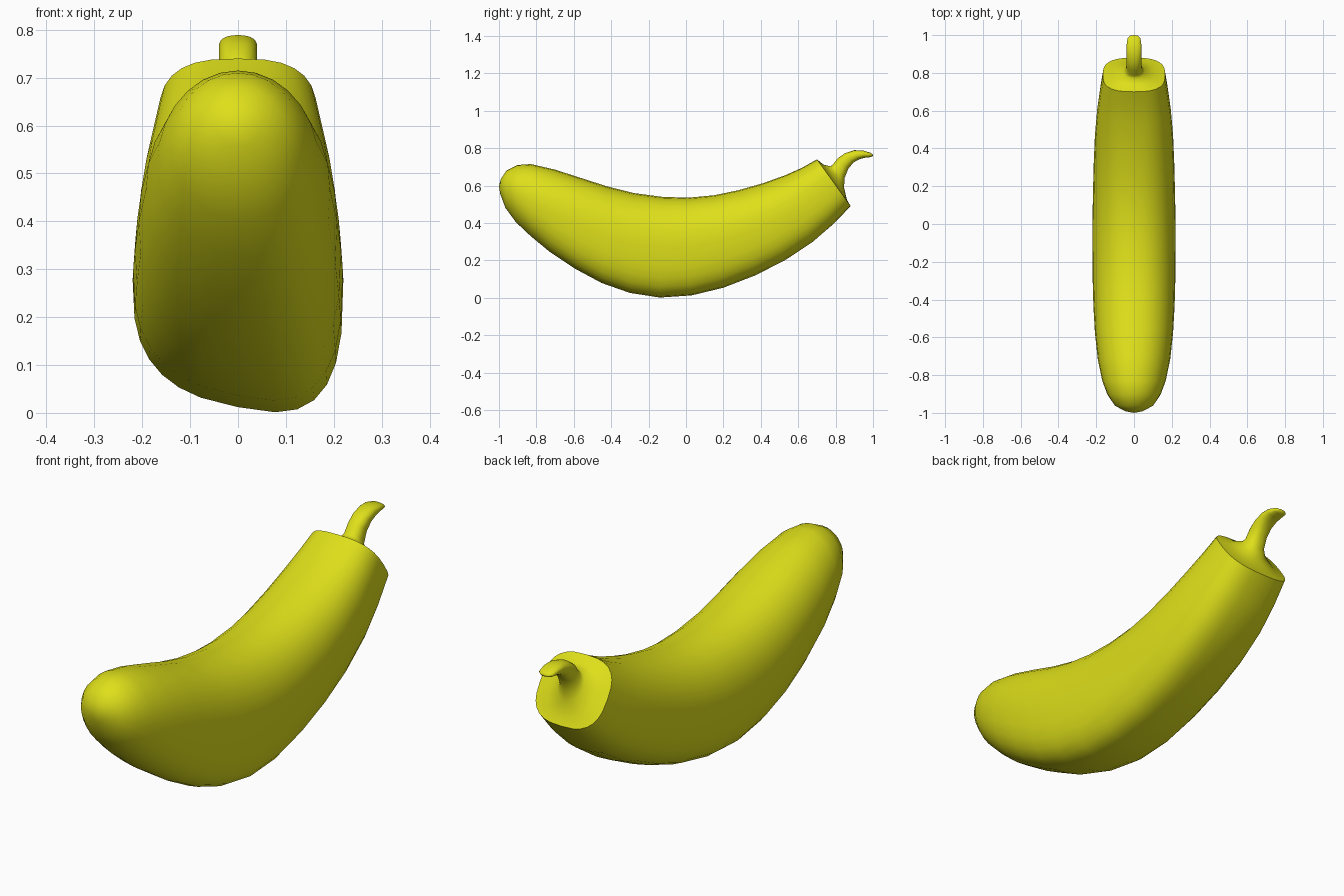
import bpy, bmesh, math
from mathutils import Vector

SEG = 28
mat = bpy.data.materials.new("yellow_skin")
mat.diffuse_color = (0.73, 0.74, 0.01, 1)


def loft(name, stations, start=None, end=None, skew=0.0):
    """Skin superellipse sections, each given as
    (top y, top z, bottom y, bottom z, half width, upper power, lower power)."""
    bm = bmesh.new()
    rings = []
    for i, (ty, tz, by, bz, w, nu, nl) in enumerate(stations):
        top, bot = Vector((0, ty, tz)), Vector((0, by, bz))
        mid, half = (top + bot) / 2, (top - bot) / 2
        k = skew * math.sin(math.pi * i / (len(stations) - 1))
        ring = []
        for j in range(SEG):
            a = 2 * math.pi * j / SEG
            c, s = math.cos(a), math.sin(a)
            n = nu if s > 0 else nl
            u = math.copysign(abs(c) ** (2 / n), c)
            v = math.copysign(abs(s) ** (2 / n), s)
            p = mid + half * v
            p.x = w * u
            p.z -= k * p.x * max(0, -v)
            ring.append(bm.verts.new(p))
        rings.append(ring)
    for r0, r1 in zip(rings, rings[1:]):
        for j in range(SEG):
            q = (j + 1) % SEG
            bm.faces.new((r0[j], r0[q], r1[q], r1[j]))
    for ring, pole in ((rings[0], start), (rings[-1], end)):
        if pole:
            v = bm.verts.new((0, *pole))
            for j in range(SEG):
                bm.faces.new((ring[j], ring[(j + 1) % SEG], v))
    bmesh.ops.recalc_face_normals(bm, faces=bm.faces)
    # open lofts: make sure the skin faces outward
    side = max(bm.faces, key=lambda f: f.calc_center_median().x)
    if side.normal.x < 0:
        bmesh.ops.reverse_faces(bm, faces=bm.faces)
    me = bpy.data.meshes.new(name)
    bm.to_mesh(me)
    bm.free()
    me.materials.append(mat)
    ob = bpy.data.objects.new(name, me)
    bpy.context.collection.objects.link(ob)
    for p in me.polygons:
        p.use_smooth = True
    return ob


# Curved body, from the rounded tip to the cut rim
body = [
    (-0.99, 0.635, -0.993, 0.555, 0.045, 2, 2),
    (-0.96, 0.68, -0.965, 0.48, 0.10, 2, 2),
    (-0.90, 0.71, -0.91, 0.405, 0.14, 2, 2.1),
    (-0.83, 0.715, -0.83, 0.33, 0.168, 2, 2.2),
    (-0.70, 0.685, -0.73, 0.25, 0.192, 2.1, 2.4),
    (-0.56, 0.64, -0.59, 0.16, 0.207, 2.2, 2.6),
    (-0.42, 0.595, -0.45, 0.087, 0.215, 2.2, 2.7),
    (-0.28, 0.56, -0.30, 0.036, 0.219, 2.2, 2.8),
    (-0.13, 0.54, -0.14, 0.012, 0.22, 2.2, 2.9),
    (0.01, 0.535, 0.03, 0.023, 0.22, 2.2, 2.9),
    (0.15, 0.548, 0.20, 0.062, 0.217, 2.2, 2.8),
    (0.28, 0.575, 0.37, 0.126, 0.213, 2.2, 2.8),
    (0.41, 0.612, 0.53, 0.205, 0.207, 2.3, 2.8),
    (0.53, 0.655, 0.68, 0.302, 0.195, 2.5, 2.8),
    (0.62, 0.695, 0.79, 0.396, 0.18, 2.7, 2.8),
    (0.70, 0.74, 0.88, 0.49, 0.165, 2.8, 2.8),
]
loft("body", body, start=(-1.0, 0.596), skew=0.2)

# End cap that closes the rim and flares into the hooked stem
stem = [
    (0.70, 0.74, 0.88, 0.49, 0.165, 2.8, 2.8),
    (0.735, 0.712, 0.86, 0.525, 0.11, 2.5, 2.5),
    (0.772, 0.703, 0.845, 0.59, 0.058, 2.2, 2.2),
    (0.785, 0.712, 0.848, 0.64, 0.043, 2.2, 2.2),
    (0.81, 0.745, 0.868, 0.69, 0.04, 2.3, 2.3),
    (0.85, 0.773, 0.895, 0.723, 0.04, 2.4, 2.4),
    (0.90, 0.789, 0.925, 0.74, 0.04, 2.4, 2.4),
    (0.945, 0.788, 0.952, 0.748, 0.039, 2.4, 2.4),
    (0.985, 0.776, 0.985, 0.752, 0.034, 2.3, 2.3),
    (0.998, 0.768, 0.997, 0.756, 0.02, 2, 2),
]
loft("stem_cap", stem, end=(1.0, 0.762))
